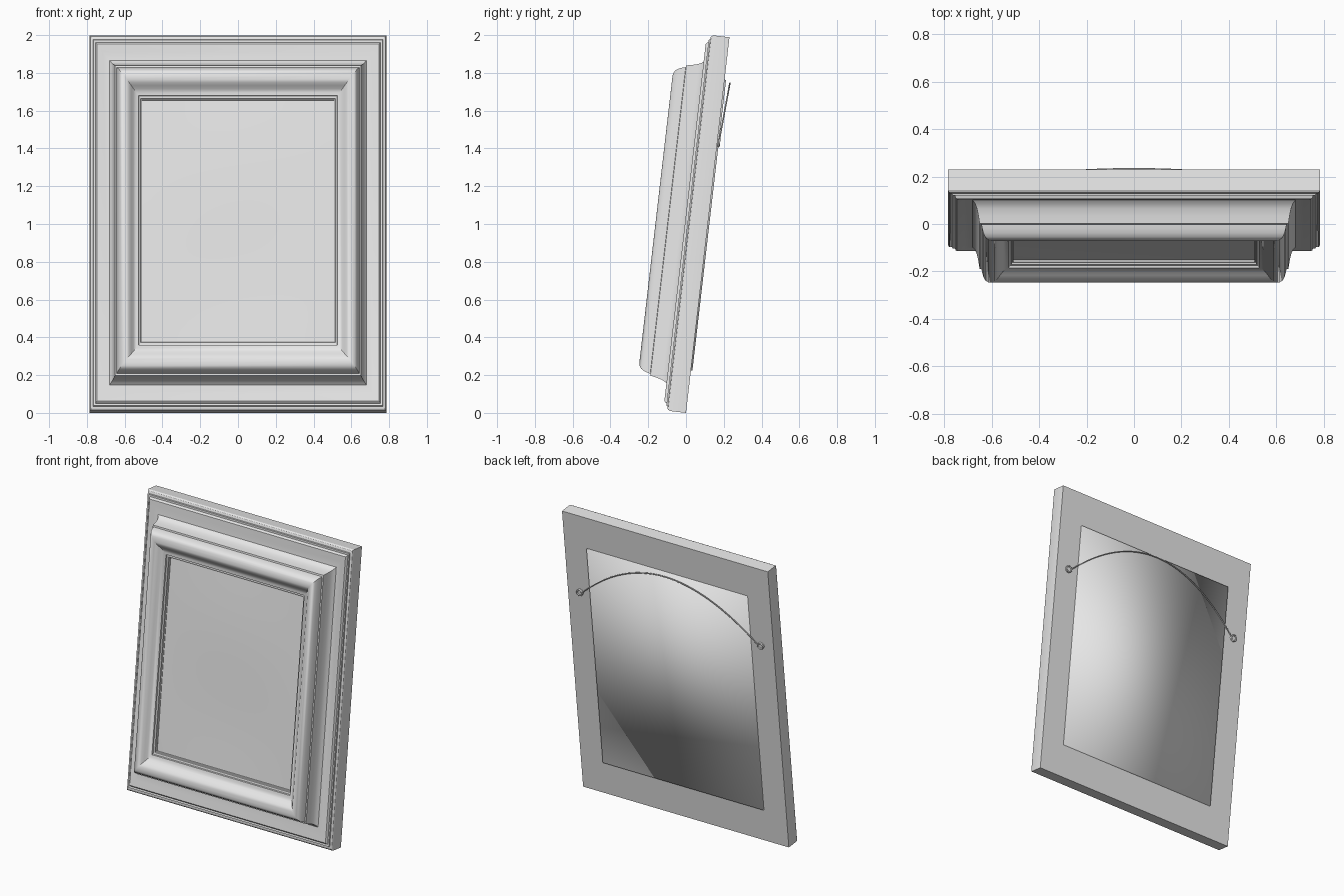
import bpy
import bmesh
from math import radians, sin, cos, pi
from mathutils import Matrix

if "Cube" in bpy.data.objects:
    bpy.data.objects.remove(bpy.data.objects["Cube"], do_unlink=True)

HALF_W, HEIGHT = 0.785, 2.002
STRETCH = 1.3                      # top and bottom rails are wider than the sides
LEAN = Matrix.Rotation(radians(-6.6), 4, 'X')

grey = bpy.data.materials.new("light_grey")
grey.use_nodes = True
grey.diffuse_color = (0.8, 0.8, 0.8, 1)
grey.node_tree.nodes["Principled BSDF"].inputs["Base Color"].default_value = (0.8, 0.8, 0.8, 1)


def finish(obj, angle=None):
    """Lean the part back, colour it and smooth it."""
    obj.data.transform(LEAN)
    obj.data.materials.append(grey)
    bpy.ops.object.select_all(action='DESELECT')
    obj.select_set(True)
    bpy.context.view_layer.objects.active = obj
    if angle is None:
        bpy.ops.object.shade_smooth()
    else:
        bpy.ops.object.shade_smooth_by_angle(angle=radians(angle))


def make_object(name, bm):
    bmesh.ops.recalc_face_normals(bm, faces=bm.faces)
    mesh = bpy.data.meshes.new(name)
    bm.to_mesh(mesh)
    bm.free()
    obj = bpy.data.objects.new(name, mesh)
    bpy.context.collection.objects.link(obj)
    return obj


def ring(bm, inset, depth):
    """Rectangle of four corners, inset from the outer edge."""
    x, low = HALF_W - inset, inset * STRETCH
    return [bm.verts.new(p) for p in (
        (-x, -depth, low), (x, -depth, low),
        (x, -depth, HEIGHT - low), (-x, -depth, HEIGHT - low))]


def bridge(bm, a, b):
    for i in range(4):
        j = (i + 1) % 4
        bm.faces.new((a[i], a[j], b[j], b[i]))


# Mitred moulding: (inset, depth from the back)
profile = [
    (.172, 0), (0, 0), (0, .087), (.005, .097), (.010, .1), (.018, .1),
    (.020, .108), (.030, .106), (.033, .116), (.038, .121), (.046, .120),
    (.07, .115), (.105, .115), (.115, .127), (.123, .148), (.129, .176),
    (.134, .21), (.142, .212), (.145, .228), (.15, .247), (.158, .263),
    (.17, .273), (.183, .276), (.196, .273), (.208, .265), (.22, .251),
    (.232, .237), (.246, .228), (.258, .225), (.260, .215), (.270, .213),
    (.272, .204), (.276, .202), (.276, .185)]
bm = bmesh.new()
rings = [ring(bm, *p) for p in profile]
for a, b in zip(rings, rings[1:]):
    bridge(bm, a, b)
finish(make_object("frame_moulding", bm), 30)

# Stretched canvas with a faint ripple
bm = bmesh.new()
bmesh.ops.create_grid(bm, x_segments=24, y_segments=24, size=1)
low = .276 * STRETCH
for v in bm.verts:
    s, t = v.co.x, v.co.y
    ripple = .004 * cos(s * pi / 2) * sin(t * pi) + .003 * cos(t * pi / 2)
    v.co = ((HALF_W - .274) * s, -.195 - ripple, HEIGHT / 2 + (HEIGHT / 2 - low + .003) * t)
canvas = make_object("canvas", bm)
canvas.data.flip_normals() if canvas.data.polygons[0].normal.y > 0 else None
finish(canvas)

# Backing board, softly shaded over its edges
bm = bmesh.new()
front, back = ring(bm, .174, .02), ring(bm, .174, -.008)
bridge(bm, front, back)
bm.faces.new(front)
bm.faces.new(back[::-1])
finish(make_object("backing_board", bm))

# Hanging eyelets
EYE_X, EYE_Z = .69, 1.44
for side, label in ((1, "left"), (-1, "right")):
    bm = bmesh.new()
    bmesh.ops.create_cone(bm, cap_ends=True, segments=16, radius1=.024, radius2=.018, depth=.01,
                          matrix=Matrix.Translation((side * EYE_X, .004, EYE_Z))
                          @ Matrix.Rotation(-pi / 2, 4, 'X'))
    finish(make_object(label + "_eyelet_base", bm), 30)
    bpy.ops.mesh.primitive_torus_add(major_radius=.019, minor_radius=.005,
                                     major_segments=20, minor_segments=8)
    eye = bpy.context.object
    eye.name = label + "_eyelet_ring"
    eye.data.transform(Matrix.Translation((side * EYE_X, .01, EYE_Z))
                       @ Matrix.Rotation(pi / 2, 4, 'X'))
    finish(eye)

# Arched hanging wire
curve = bpy.data.curves.new("hanging_wire", 'CURVE')
curve.dimensions = '3D'
curve.bevel_depth = .004
curve.bevel_resolution = 1
spline = curve.splines.new('POLY')
COUNT = 33
spline.points.add(COUNT - 1)
for i, point in enumerate(spline.points):
    s = 2 * i / (COUNT - 1) - 1
    rise = 1 - s * s
    point.co = ((EYE_X - .015) * s, .008 + .022 * rise, EYE_Z + .32 * rise, 1)
wire = bpy.data.objects.new("hanging_wire", curve)
bpy.context.collection.objects.link(wire)
bpy.ops.object.select_all(action='DESELECT')
wire.select_set(True)
bpy.context.view_layer.objects.active = wire
bpy.ops.object.convert(target='MESH')
finish(bpy.context.object)
